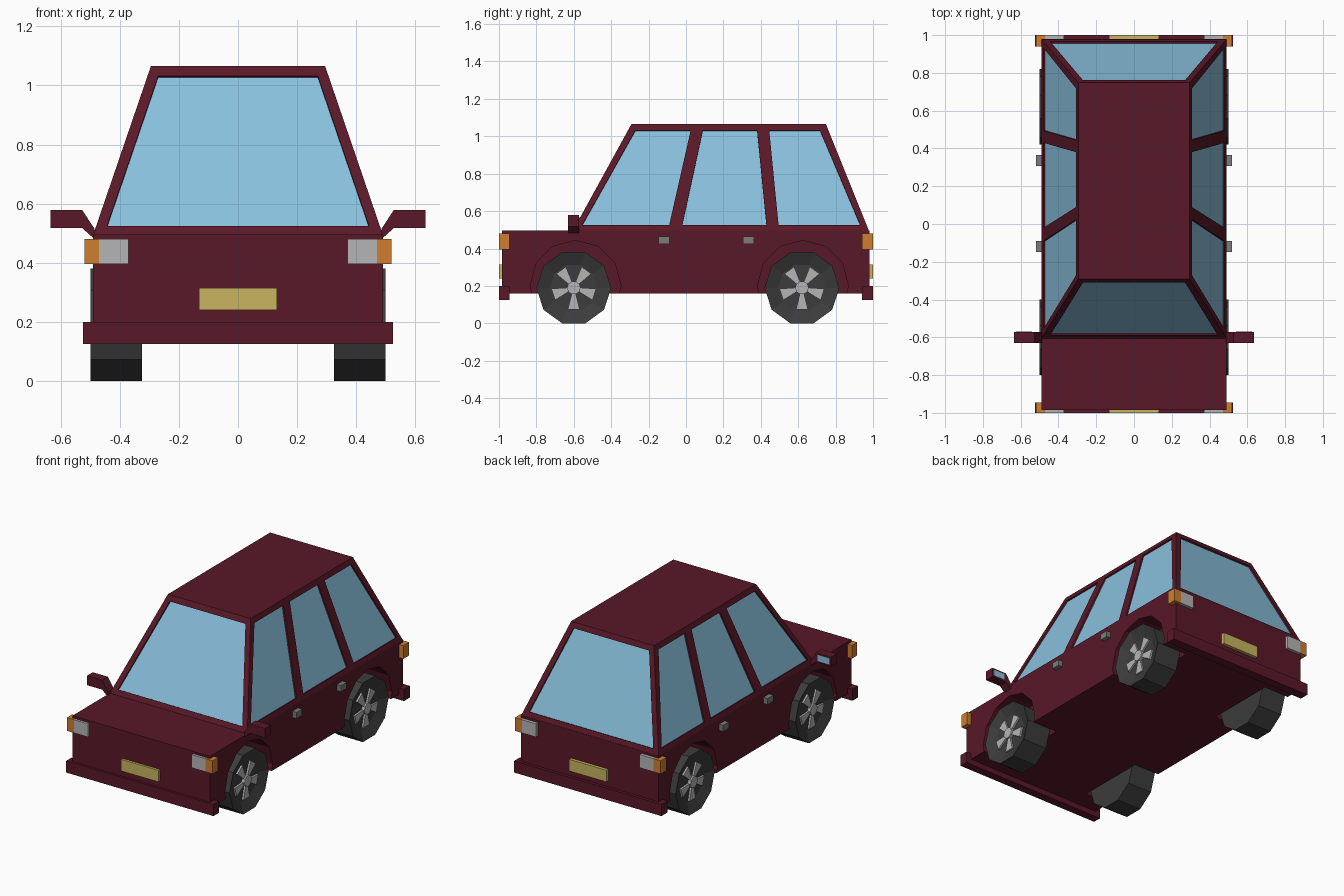
import bpy, bmesh, math
from mathutils import Vector

if "Cube" in bpy.data.objects:
    bpy.data.objects.remove(bpy.data.objects["Cube"])


def material(name, rgb):
    m = bpy.data.materials.new(name)
    m.diffuse_color = (*rgb, 1)
    m.use_nodes = True
    m.node_tree.nodes["Principled BSDF"].inputs["Base Color"].default_value = m.diffuse_color
    return m


RED = material("red paint", (0.10, 0.009, 0.021))
GLASS = material("glass", (0.25, 0.53, 0.72))
ORANGE = material("orange lens", (0.62, 0.21, 0.03))
GOLD = material("plate yellow", (0.58, 0.46, 0.115))
TYRE = material("tyre", (0.045, 0.045, 0.045))
SILVER = material("silver", (0.46, 0.46, 0.46))
GREY = material("grey", (0.2, 0.2, 0.2))


def add_prism(bm, low, high):
    """Close two matching polygons into a solid."""
    a = [bm.verts.new(p) for p in low]
    b = [bm.verts.new(p) for p in high]
    bm.faces.new(a)
    bm.faces.new(b)
    n = len(a)
    for i in range(n):
        j = (i + 1) % n
        bm.faces.new((a[i], a[j], b[j], b[i]))


def make(name, solids, mat=None):
    bm = bmesh.new()
    for low, high in solids:
        add_prism(bm, low, high)
    bmesh.ops.recalc_face_normals(bm, faces=bm.faces)
    me = bpy.data.meshes.new(name)
    bm.to_mesh(me)
    bm.free()
    ob = bpy.data.objects.new(name, me)
    bpy.context.collection.objects.link(ob)
    if mat:
        me.materials.append(mat)
    return ob


def rect(x, y, z):
    return [(-x, y[0], z), (x, y[0], z), (x, y[1], z), (-x, y[1], z)]


def box(name, x, y, z, mat):
    loop = [(x[0], y[0]), (x[1], y[0]), (x[1], y[1]), (x[0], y[1])]
    return make(name, [([(*p, z[0]) for p in loop], [(*p, z[1]) for p in loop])], mat)


def ring(x, cy, cz, r, n, turn=0.0):
    return [(x, cy + r * math.cos(turn + math.tau * i / n),
             cz + r * math.sin(turn + math.tau * i / n)) for i in range(n)]


def cut(target, cutter):
    cutter.hide_render = True
    cutter.hide_viewport = True
    mod = target.modifiers.new("cut", "BOOLEAN")
    mod.object = cutter
    mod.operation = "DIFFERENCE"
    mod.solver = "EXACT"


# lower body with wheel arches
body = box("body", (-0.49, 0.49), (-0.985, 0.98), (0.16, 0.495), RED)
arches = [(ring(s * 0.31, y, 0.2, 0.243, 12), ring(s * 0.6, y, 0.2, 0.243, 12))
          for s in (-1, 1) for y in (-0.59, 0.625)]
cut(body, make("arch_cutter", arches))

# cabin
Z0, Z1 = 0.495, 1.065


def t(z):
    return (z - Z0) / (Z1 - Z0)


def side_x(z):
    return 0.49 - 0.195 * t(z)


def front_y(z):
    return -0.605 + 0.313 * t(z)


def rear_y(z):
    return 0.978 - 0.23 * t(z)


cabin = make("cabin", [tuple(rect(side_x(z), (front_y(z), rear_y(z)), z) for z in (Z0, Z1))], RED)

# windows: four corners on the sloping cabin faces
LO, HI = 0.525, 1.032
windows = []
for name, yf in (("windscreen", front_y), ("rear_window", rear_y)):
    windows.append((name, [(-0.443, yf(LO), LO), (0.443, yf(LO), LO),
                           (0.27, yf(HI), HI), (-0.27, yf(HI), HI)]))
for name, y0, y1, y2, y3 in (("front_side_window", -0.555, -0.09, 0.025, -0.27),
                             ("middle_side_window", -0.02, 0.43, 0.38, 0.09),
                             ("rear_side_window", 0.495, 0.932, 0.717, 0.445)):
    for s in (-1, 1):
        a, b = s * side_x(LO), s * side_x(HI)
        windows.append((name, [(a, y0, LO), (a, y1, LO), (b, y2, HI), (b, y3, HI)]))

cutters = []
for name, pts in windows:
    pts = [Vector(p) for p in pts]
    n = (pts[1] - pts[0]).cross(pts[2] - pts[0]).normalized()
    if n.z < 0:
        n = -n
    cutters.append(([p - n * 0.015 for p in pts], [p + n * 0.02 for p in pts]))
    make(name, [([p - n * 0.02 for p in pts], [p - n * 0.01 for p in pts])], GLASS)
cut(cabin, make("window_cutter", cutters))

# bumpers, plates and lamps at both ends
for end, ys in (("front", (-1.0, -0.945)), ("rear", (0.94, 1.0))):
    box(end + "_bumper", (-0.525, 0.525), ys, (0.125, 0.2), RED)
    box(end + "_plate", (-0.132, 0.132), ys, (0.24, 0.315), GOLD)
    for s in (-1, 1):
        box(end + "_lamp", (s * 0.37, s * 0.47), ys, (0.395, 0.48), SILVER)
        box(end + "_indicator", (s * 0.47, s * 0.52), ys, (0.395, 0.48), ORANGE)

for s in (-1, 1):
    # door handles
    for y in (-0.118, 0.335):
        box("door_handle", (s * 0.48, s * 0.52), (y - 0.029, y + 0.029), (0.425, 0.465), GREY)

    # mirror with arm
    prof = [(0.635, 0.578), (0.527, 0.578), (0.486, 0.515), (0.486, 0.48), (0.527, 0.517), (0.635, 0.517)]
    make("wing_mirror", [tuple([(s * x, y, z) for x, z in prof] for y in (-0.63, -0.572))], RED)
    box("mirror_glass", (s * 0.54, s * 0.625), (-0.58, -0.57), (0.528, 0.568), GLASS)

    # wheels
    for cy in (-0.6, 0.62):
        cz = 0.19
        tyre = make("tyre", [(ring(s * 0.325, cy, cz, 0.2, 10), ring(s * 0.5, cy, cz, 0.2, 10))], TYRE)
        bm = bmesh.new()
        bm.from_mesh(tyre.data)
        face = max(bm.faces, key=lambda f: s * f.calc_center_median().x)
        bmesh.ops.inset_region(bm, faces=[face], thickness=0.072)
        bmesh.ops.translate(bm, verts=face.verts, vec=(-s * 0.03, 0, 0))
        bm.to_mesh(tyre.data)
        bm.free()

        # five wedge spokes and a hub
        spokes = []
        for k in range(5):
            a = math.radians(-90 + 72 * k)
            wedge = [(0.03, -0.35), (0.12, -0.27), (0.12, 0.27), (0.03, 0.35)]
            spokes.append(tuple([(s * x, cy + r * math.cos(a + d), cz + r * math.sin(a + d))
                                 for r, d in wedge] for x in (0.465, 0.482)))
        make("wheel_spokes", spokes, SILVER)
        make("wheel_hub", [(ring(s * 0.465, cy, cz, 0.036, 10), ring(s * 0.492, cy, cz, 0.036, 10))], SILVER)
